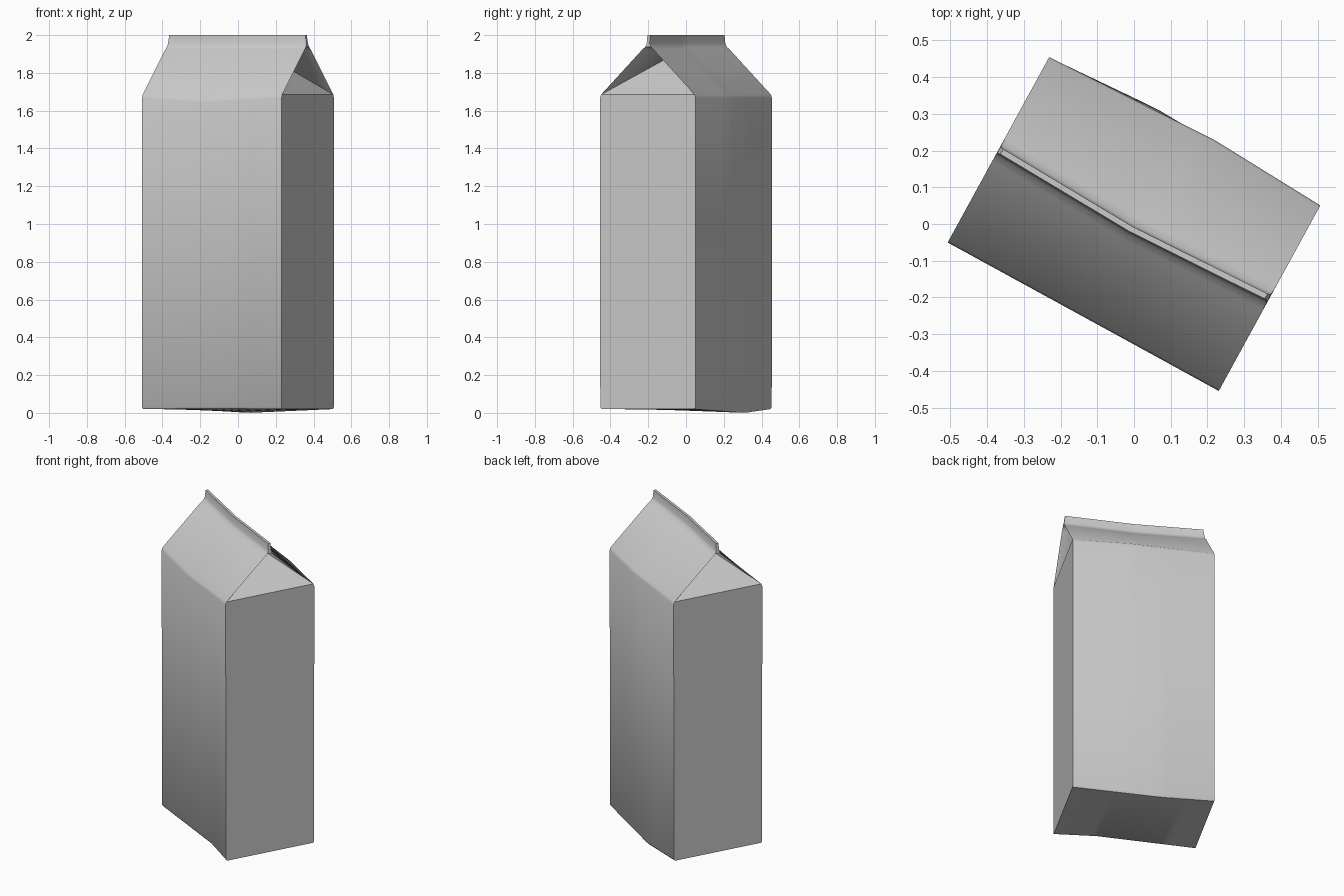
import bpy
import bmesh
from math import radians

cube = bpy.data.objects.get("Cube")
if cube:
    bpy.data.objects.remove(cube, do_unlink=True)

HALF_LENGTH = 0.421
STATIONS = 20

# Half cross-section from the base up to the top of the fin: (half width, height)
HALF = [(0.279, 0.02), (0.287, 0.03), (0.288, 1.668), (0.282, 1.685),
        (0.035, 1.922), (0.016, 1.938), (0.009, 1.955), (0.008, 2.0)]
EAVE, FIN = 3, 5


def tent(t, peak):
    return t / peak if t < peak else (1 - t) / (1 - peak)


def warp(t, side, v, z):
    """Paper bowing: walls, sagging base, dipping eave and bent fin."""
    h = min(z / 1.68, 1)
    if z > 1.7:
        v -= 0.016 * tent(t, 0.5)
    elif side > 0:
        v += 0.018 * tent(t, 0.38 + 0.22 * h)
        if z < 0.1:
            z -= 0.02 * tent(t, 0.38)
    else:
        v += 0.025 * tent(t, 0.7) * (1 - h)
        if z > 1.6:
            z -= 0.025 * tent(t, 0.42)
    return v, z


bm = bmesh.new()
rings = []
for i in range(STATIONS + 1):
    t = i / STATIONS
    ring = []
    for side, half in ((-1, HALF), (1, HALF[::-1])):
        for w, h in half:
            v, z = warp(t, side, side * w, h)
            # The fin is slightly shorter than the body
            length = HALF_LENGTH - max(0, h - 1.93) * 0.15
            ring.append(bm.verts.new(((2 * t - 1) * length, v, z)))
    rings.append(ring)

# Long walls, roof slopes, fin and base
n = len(rings[0])
for a, b in zip(rings, rings[1:]):
    for j in range(n):
        k = (j + 1) % n
        bm.faces.new((a[j], a[k], b[k], b[j]))

# End walls with the gable triangle folded inward
for ring, sign in ((rings[0], -1), (rings[-1], 1)):
    last = n - 1
    bm.faces.new(ring[:EAVE + 1] + ring[last - EAVE:])
    bm.faces.new(ring[FIN:last - FIN + 1])
    fold = bm.verts.new((sign * 0.16, sign * 0.01, 1.895))
    bm.faces.new((ring[EAVE], ring[last - EAVE], fold))
    bm.faces.new((ring[FIN], ring[last - FIN], fold))
    for j in range(EAVE, FIN):
        bm.faces.new((ring[j], ring[j + 1], fold))
        bm.faces.new((ring[last - j], ring[last - j - 1], fold))

bmesh.ops.recalc_face_normals(bm, faces=bm.faces)
mesh = bpy.data.meshes.new("carton")
bm.to_mesh(mesh)
bm.free()
carton = bpy.data.objects.new("carton", mesh)
bpy.context.collection.objects.link(carton)
carton.rotation_euler.z = radians(-28.7)

# Plain grey card
card = bpy.data.materials.new("grey_card")
card.use_nodes = True
grey = (0.6, 0.6, 0.6, 1)
card.diffuse_color = grey
card.node_tree.nodes["Principled BSDF"].inputs["Base Color"].default_value = grey
mesh.materials.append(card)

bpy.ops.object.select_all(action="DESELECT")
carton.select_set(True)
bpy.context.view_layer.objects.active = carton
bpy.ops.object.shade_smooth_by_angle(angle=radians(50))
